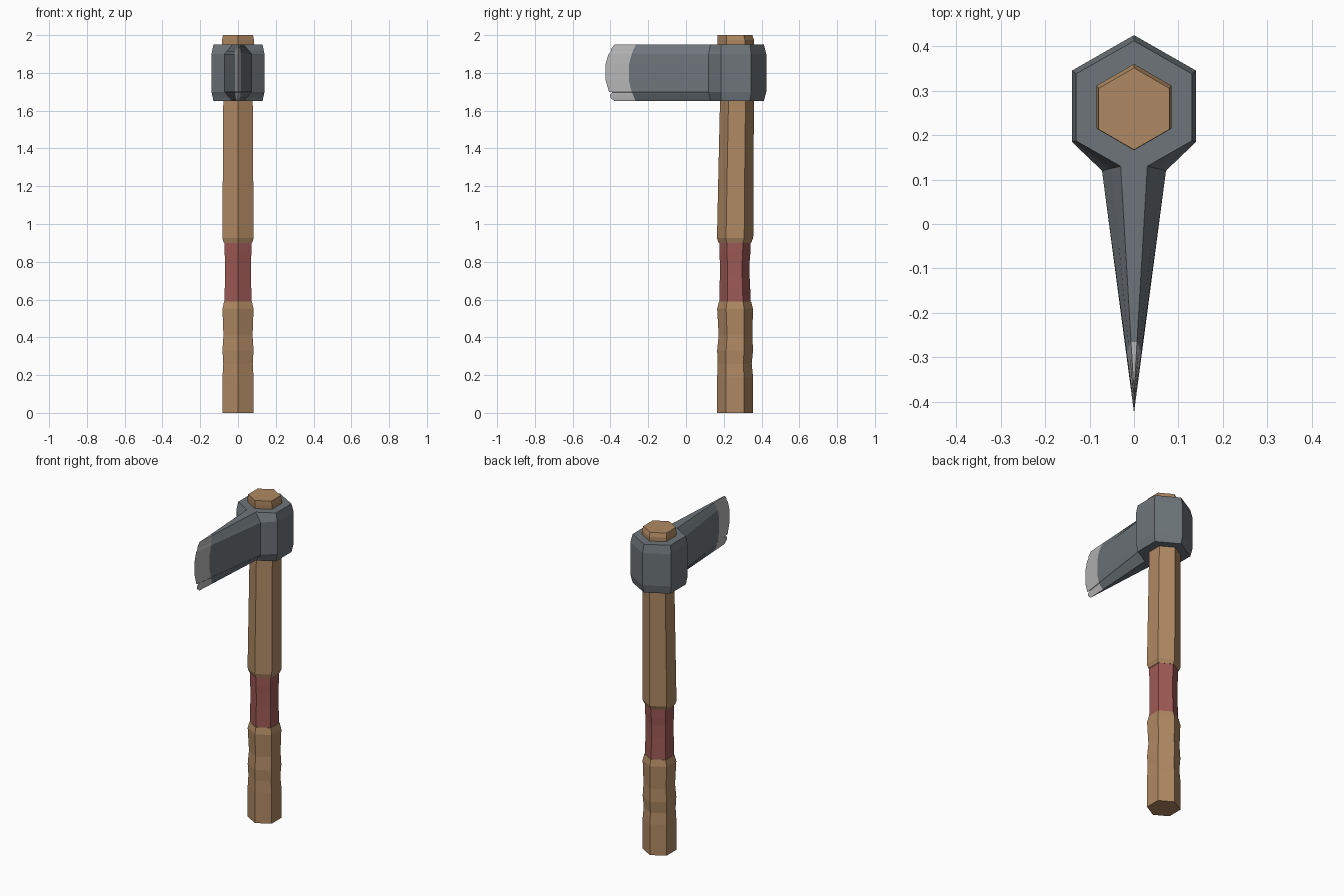
import bpy, bmesh, math

cube = bpy.data.objects.get("Cube")
if cube:
    bpy.data.objects.remove(cube, do_unlink=True)


def material(name, rgb):
    m = bpy.data.materials.new(name)
    m.use_nodes = True
    m.diffuse_color = (*rgb, 1)
    m.node_tree.nodes["Principled BSDF"].inputs["Base Color"].default_value = (*rgb, 1)
    return m


WOOD = material("wood", (0.43, 0.25, 0.125))
WRAP = material("red_wrap", (0.34, 0.10, 0.09))
STEEL = material("dark_steel", (0.155, 0.178, 0.195))
EDGE = material("bright_edge", (0.47, 0.47, 0.47))


def loft(name, rings, mats, caps, edge_columns=()):
    """Skin a stack of equal rings; caps lists (vertex indices, material index)."""
    bm = bmesh.new()
    rows = [[bm.verts.new(p) for p in ring] for ring in rings]
    n = len(rows[0])
    for a, b in zip(rows, rows[1:]):
        for j in range(n):
            k = (j + 1) % n
            f = bm.faces.new((a[j], a[k], b[k], b[j]))
            f.material_index = 1 if j in edge_columns else 0
    for row in (rows[0], rows[-1]):
        for idx, mat in caps:
            bm.faces.new([row[i] for i in idx]).material_index = mat
    bmesh.ops.recalc_face_normals(bm, faces=bm.faces)
    mesh = bpy.data.meshes.new(name)
    bm.to_mesh(mesh)
    bm.free()
    for m in mats:
        mesh.materials.append(m)
    obj = bpy.data.objects.new(name, mesh)
    bpy.context.collection.objects.link(obj)
    return obj


def hex_bar(name, profile, mat):
    """Six-sided bar from (height, radius, centre y) stations, points along y."""
    rings = [[(r * math.sin(i * math.pi / 3), cy + r * math.cos(i * math.pi / 3), z)
              for i in range(6)] for z, r, cy in profile]
    return loft(name, rings, [mat], [(range(6), 0)])


# Handle: wavy grip, narrower wrap, slightly bowed shaft
hex_bar("lower_grip", [(0, .095, .26), (.19, .095, .26), (.26, .09, .258),
                       (.33, .095, .26), (.41, .089, .262), (.55, .095, .26),
                       (.59, .085, .26)], WOOD)
hex_bar("grip_wrap", [(.58, .083, .26), (.66, .081, .259), (.72, .079, .258),
                      (.80, .079, .258), (.85, .082, .259), (.91, .083, .26)], WRAP)
hex_bar("upper_shaft", [(.90, .086, .258), (.925, .096, .26), (1.25, .093, .264),
                        (1.65, .09, .27), (1.8, .093, .267), (1.975, .097, .263),
                        (2, .092, .259)], WOOD)


# Head: hexagonal socket running into a wedge blade with a worn cutting edge
def head_ring(z, tip):
    off = abs(z - 1.8)
    t = max(0, (off - .1) / .05)

    def mix(a, b):
        return a + (b - a) * t

    waist_x, waist_y = mix(.072, .03), mix(.12, .13)
    bound_y = -.305 + .04 * (off / .15) ** 2
    bound_x = waist_x * (bound_y - tip) / (waist_y - tip)
    side = mix(.14, .13)
    half = [(side, mix(.345, .338)), (side, mix(.185, .187)),
            (waist_x, waist_y), (bound_x, bound_y)]
    loop = [(0, mix(.425, .412))] + half + [(0, tip)] + [(-x, y) for x, y in reversed(half)]
    return [(x, y, z) for x, y in loop]


edge_profile = [(1.65, -.378), (1.668, -.4), (1.685, -.402), (1.697, -.388),
                (1.7, -.408), (1.76, -.425), (1.85, -.425), (1.9, -.41),
                (1.915, -.396), (1.925, -.398), (1.95, -.378)]
loft("axe_head", [head_ring(z, y) for z, y in edge_profile], [STEEL, EDGE],
     [((0, 1, 2, 3, 7, 8, 9), 0), ((3, 4, 6, 7), 0), ((4, 5, 6), 1)],
     edge_columns=(4, 5))
